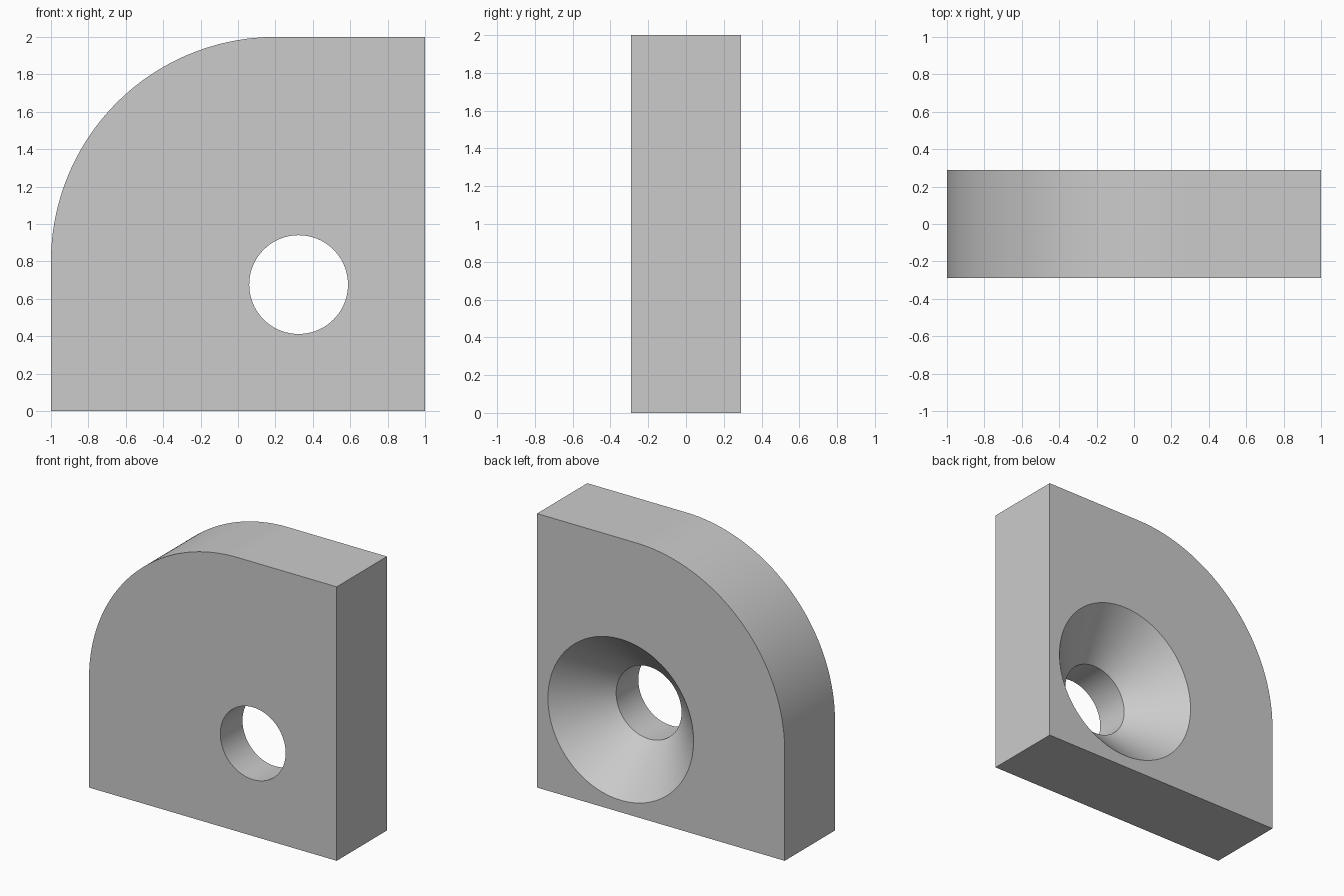
import bpy, bmesh
from math import cos, sin, pi, radians
from mathutils import Matrix, Vector

HALF = 0.29                      # half the plate thickness
HOLE_X, HOLE_Z = 0.324, 0.676    # hole axis
HOLE_R, SINK_R = 0.264, 0.588    # bore and countersink radii
CORNER_R = 1.2

if "Cube" in bpy.data.objects:
    bpy.data.objects.remove(bpy.data.objects["Cube"])


def make_object(name, bm):
    bmesh.ops.recalc_face_normals(bm, faces=bm.faces)
    mesh = bpy.data.meshes.new(name)
    bm.to_mesh(mesh)
    bm.free()
    obj = bpy.data.objects.new(name, mesh)
    bpy.context.collection.objects.link(obj)
    return obj


grey = bpy.data.materials.new("plain grey")
grey.use_nodes = True
colour = (0.6, 0.6, 0.6, 1)
grey.diffuse_color = colour
grey.node_tree.nodes["Principled BSDF"].inputs["Base Color"].default_value = colour

# Plate: square outline with one large rounded upper corner, extruded in depth
steps = 64
outline = [(-1, 0), (1, 0), (1, 2)]
for i in range(steps + 1):
    a = pi / 2 * (1 + i / steps)
    outline.append((CORNER_R - 1 + CORNER_R * cos(a), 2 - CORNER_R + CORNER_R * sin(a)))
bm = bmesh.new()
face = bm.faces.new([bm.verts.new((x, -HALF, z)) for x, z in outline])
extruded = bmesh.ops.extrude_face_region(bm, geom=[face])["geom"]
bmesh.ops.translate(bm, vec=(0, 2 * HALF, 0),
                    verts=[v for v in extruded if isinstance(v, bmesh.types.BMVert)])
plate = make_object("countersunk_plate", bm)
plate.data.materials.append(grey)

# Cutter: straight bore that flares at 45 degrees to the back face
over = 0.1
profile = [(0, -HALF - over), (HOLE_R, -HALF - over),
           (HOLE_R, HALF - (SINK_R - HOLE_R)),
           (SINK_R + over, HALF + over), (0, HALF + over)]
bm = bmesh.new()
points = [bm.verts.new((HOLE_X + r, y, HOLE_Z)) for r, y in profile]
edges = [bm.edges.new(pair) for pair in zip(points, points[1:])]
bmesh.ops.spin(bm, geom=points + edges, cent=(HOLE_X, 0, HOLE_Z), axis=(0, 1, 0),
               angle=2 * pi, steps=96, use_duplicate=False)
bmesh.ops.remove_doubles(bm, verts=bm.verts, dist=0.0001)
cutter = make_object("hole_cutter", bm)
cutter.data.materials.append(grey)
cutter.hide_render = True

# Cut the hole, then shade curved walls smooth with crisp rims
cut = plate.modifiers.new("hole", 'BOOLEAN')
cut.operation = 'DIFFERENCE'
cut.solver = 'EXACT'
cut.object = cutter
bpy.ops.object.select_all(action='DESELECT')
plate.select_set(True)
bpy.context.view_layer.objects.active = plate
bpy.ops.object.modifier_apply(modifier=cut.name)
bpy.data.objects.remove(cutter)
bpy.ops.object.shade_smooth_by_angle(angle=radians(30))
